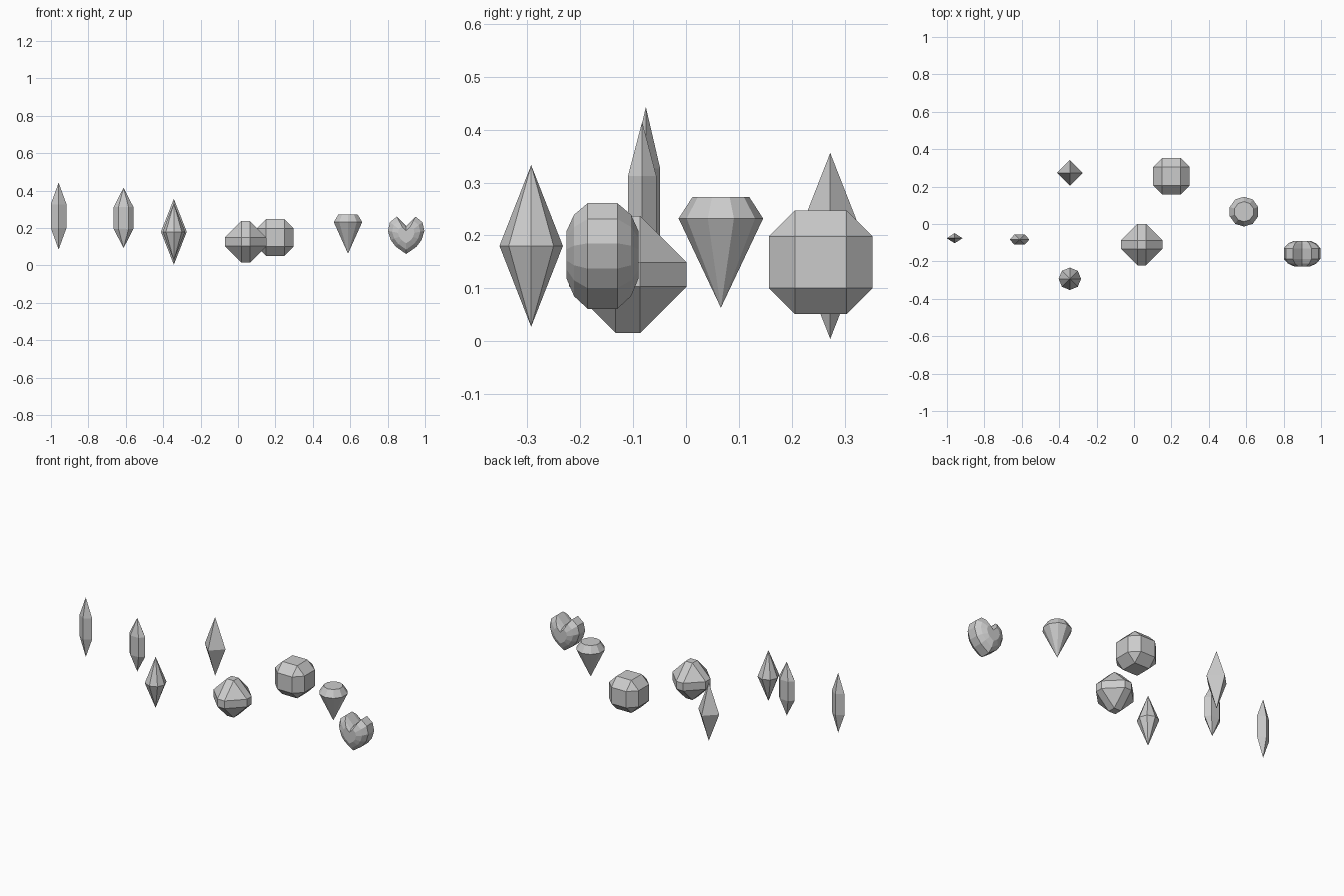
import bpy, bmesh, math
from itertools import permutations, product

if "Cube" in bpy.data.objects:
    bpy.data.objects.remove(bpy.data.objects["Cube"])


def finish(name, bm, loc):
    bmesh.ops.recalc_face_normals(bm, faces=bm.faces[:])
    mesh = bpy.data.meshes.new(name)
    bm.to_mesh(mesh)
    bm.free()
    ob = bpy.data.objects.new(name, mesh)
    ob.location = loc
    bpy.context.collection.objects.link(ob)
    return ob


def stack(name, loc, rings):
    """Join rings of points; a ring with one point is a tip."""
    bm = bmesh.new()
    vs = [[bm.verts.new(p) for p in r] for r in rings]
    for a, b in zip(vs, vs[1:]):
        n = max(len(a), len(b))
        for i in range(n):
            j = (i + 1) % n
            if len(a) == 1:
                bm.faces.new((a[0], b[i], b[j]))
            elif len(b) == 1:
                bm.faces.new((a[j], a[i], b[0]))
            else:
                bm.faces.new((a[i], a[j], b[j], b[i]))
    for end in (vs[0], vs[-1]):
        if len(end) > 2:
            bm.faces.new(end)
    return finish(name, bm, loc)


def poly(n, r, z, turn=0.0):
    return [(r * math.cos(turn + math.tau * i / n),
             r * math.sin(turn + math.tau * i / n), z) for i in range(n)]


def crystal(name, loc, outline, half_body, half_height):
    rings = [[(0, 0, -half_height)]]
    for z in ((-half_body, half_body) if half_body else (0,)):
        rings.append([(x, y, z) for x, y in outline])
    stack(name, loc, rings + [[(0, 0, half_height)]])


def cut_stone(name, loc, outer, inner):
    """Hull of all (outer, inner, inner) corners."""
    bm = bmesh.new()
    pts = {tuple(s * c for s, c in zip(sg, p))
           for p in permutations((outer, inner, inner))
           for sg in product((-1, 1), repeat=3)}
    for p in sorted(pts):
        bm.verts.new(p)
    bmesh.ops.convex_hull(bm, input=bm.verts[:])
    bmesh.ops.dissolve_limit(bm, angle_limit=0.02, verts=bm.verts[:], edges=bm.edges[:])
    finish(name, bm, loc)


# Slim pointed crystals
crystal("slim_four_sided_crystal", (-0.959, -0.076, 0.264),
        [(0.042, 0), (0, 0.027), (-0.042, 0), (0, -0.027)], 0.063, 0.179)
crystal("slim_six_sided_crystal", (-0.612, -0.083, 0.254),
        [(0.053, 0), (0.027, 0.027), (-0.027, 0.027),
         (-0.053, 0), (-0.027, -0.027), (0.027, -0.027)], 0.058, 0.161)

# Double pyramids
crystal("eight_sided_bipyramid", (-0.343, -0.293, 0.18),
        [p[:2] for p in poly(8, 0.06, 0)], 0, 0.153)
crystal("four_sided_bipyramid", (-0.343, 0.273, 0.18),
        [p[:2] for p in poly(4, 0.069, 0)], 0, 0.176)

# Chunky cut stones
cut_stone("octahedral_gem", (0.041, -0.11, 0.126), 0.111, 0.023)
cut_stone("round_cut_gem", (0.2, 0.255, 0.149), 0.098, 0.049)

# Brilliant cut gem
quarter = math.pi / 2
stack("brilliant_gem", (0.588, 0.066, 0),
      [[(0, 0, 0.063)], poly(10, 0.08, 0.232, quarter), poly(10, 0.0535, 0.273, quarter)])

# Heart gem: one outline, shrunk towards front and back
half = [(0.055, -0.065), (0.083, -0.028), (0.098, 0.02), (0.087, 0.066), (0.05, 0.096)]
heart = [(0, -0.104)] + half + [(0, 0.045)] + [(-x, z) for x, z in reversed(half)]
stack("heart_gem", (0.899, -0.158, 0.165),
      [[(x * s, y, z * s) for x, z in heart]
       for y, s in ((-0.068, 0.45), (-0.054, 0.77), (-0.028, 1),
                    (0.028, 1), (0.054, 0.77), (0.068, 0.45))])
